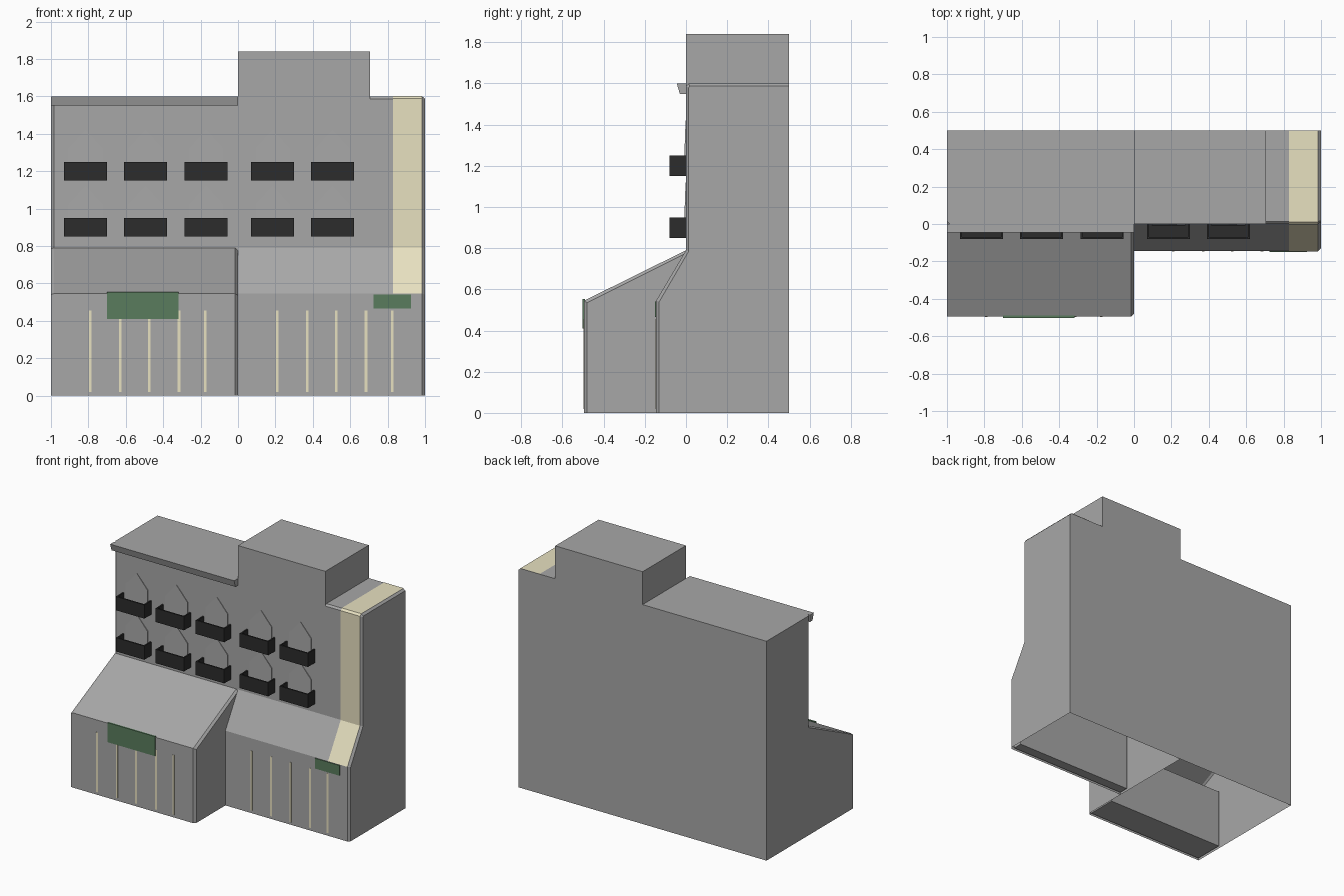
import bpy, bmesh

if "Cube" in bpy.data.objects:
    bpy.data.objects.remove(bpy.data.objects["Cube"])


def material(name, rgb):
    m = bpy.data.materials.new(name)
    m.diffuse_color = (*rgb, 1)
    m.use_nodes = True
    m.node_tree.nodes["Principled BSDF"].inputs["Base Color"].default_value = m.diffuse_color
    return m


cream = material("cream", (0.80, 0.75, 0.53))
green = material("green", (0.10, 0.20, 0.11))
dark = material("dark", (0.025, 0.025, 0.025))
grey = material("mid_grey", (0.39, 0.39, 0.39))


def finish(name, bm, mat=grey):
    bmesh.ops.recalc_face_normals(bm, faces=bm.faces)
    mesh = bpy.data.meshes.new(name)
    bm.to_mesh(mesh)
    bm.free()
    ob = bpy.data.objects.new(name, mesh)
    bpy.context.collection.objects.link(ob)
    mesh.materials.append(mat)
    return ob


def loft(name, sections, closed=True, caps=(True, True), mat=grey):
    """Join (x, [(y, z)...]) sections along x; an unclosed profile stays open."""
    bm = bmesh.new()
    rings = [[bm.verts.new((x, y, z)) for y, z in prof] for x, prof in sections]
    n = len(rings[0])
    for a, b in zip(rings, rings[1:]):
        for i in range(n if closed else n - 1):
            j = (i + 1) % n
            bm.faces.new((a[i], a[j], b[j], b[i]))
    if caps[0]:
        bm.faces.new(rings[0])
    if caps[1]:
        bm.faces.new(rings[-1])
    return finish(name, bm, mat)


def box(name, x, y, z, mat=grey):
    prof = [(y[0], z[0]), (y[0], z[1]), (y[1], z[1]), (y[1], z[0])]
    return loft(name, [(x[0], prof), (x[1], prof)], mat=mat)


# Left half: shell open below, deep shop wing, chamfered edges
left_out = [(-.495, 0), (-.495, .54), (.015, .785), (.015, 1.6), (.5, 1.6), (.5, 0)]
left = [(-.495, 0), (-.495, .545), (0, .79), (0, 1.6), (.5, 1.6), (.5, 0)]
left_in = [(-.48, 0), (-.48, .535), (0, .775), (0, 1.6), (.5, 1.6), (.5, 0)]
loft("left_building", [(-1, left_out), (-.985, left), (-.015, left), (0, left_in)],
     closed=False)

# Right half: shallow shop wing, chamfer along its whole right edge and roof edge
right = [(-.145, 0), (-.145, .545), (0, .79), (0, 1.587), (.013, 1.6), (.5, 1.6), (.5, 0)]
right_in = [(-.13, 0), (-.13, .54), (.013, .785), (.013, 1.58), (.018, 1.587),
            (.5, 1.587), (.5, 0)]
loft("right_building", [(0, right), (.985, right), (1, right_in)],
     closed=False, caps=(False, True))

# Raised roof block
loft("roof_block", [(x, [(0, 1.58), (0, 1.84), (.5, 1.84), (.5, 1.58)]) for x in (0, .705)],
     closed=False)

# Cornice over the left facade
cornice = [(0, 1.55), (-.03, 1.55), (-.045, 1.6), (0, 1.6)]
loft("cornice", [(-1, cornice), (0, cornice)])

# Solid blocks behind the shop fronts, seen from below
box("left_shop_core", (-.985, -.015), (-.48, -.26), (.005, .44))
box("right_shop_core", (.015, .975), (-.13, -.06), (.005, .44))

# Cream band wrapping slope, wall and roof
band = [(-.147, .545), (-.002, .79), (-.002, 1.588), (.012, 1.602), (.5, 1.602)]
loft("cream_band", [(.83, band), (.985, band)], closed=False,
     caps=(False, False), mat=cream)

# Gabled windows with open-topped balconies
for x in (-.815, -.495, -.17, .185, .505):
    for z in (.85, 1.15):
        bm = bmesh.new()
        outline = [(-.09, 0, -.007), (.09, 0, -.007), (.09, .17, -.006),
                   (0, .27, -.002), (-.09, .17, -.003)]
        front = [bm.verts.new((x + u, y, z + v)) for u, v, y in outline]
        back = [bm.verts.new((x + u, 0, z + v)) for u, v, y in outline]
        bm.faces.new(front)
        for i in range(5):
            j = (i + 1) % 5
            bm.faces.new((front[i], front[j], back[j], back[i]))
        finish("window", bm)
        x0, x1 = x - .115, x + .115
        box("balcony_front", (x0, x1), (-.08, -.07), (z, z + .1), dark)
        box("balcony_floor", (x0, x1), (-.07, 0), (z, z + .01), dark)
        box("balcony_left", (x0, x0 + .01), (-.07, 0), (z + .01, z + .1), dark)
        box("balcony_right", (x1 - .01, x1), (-.07, 0), (z + .01, z + .1), dark)

# Shop front mullions
for y, xs in ((-.495, (-.79, -.63, -.475, -.315, -.175)),
              (-.145, (.21, .37, .525, .685, .825))):
    for x in xs:
        box("mullion", (x - .0075, x + .0075), (y - .002, y + .005), (.02, .455), cream)

# Blank sign boards
box("left_sign", (-.70, -.318), (-.502, -.49), (.41, .553), green)
box("right_sign", (.725, .925), (-.15, -.14), (.465, .54), green)
